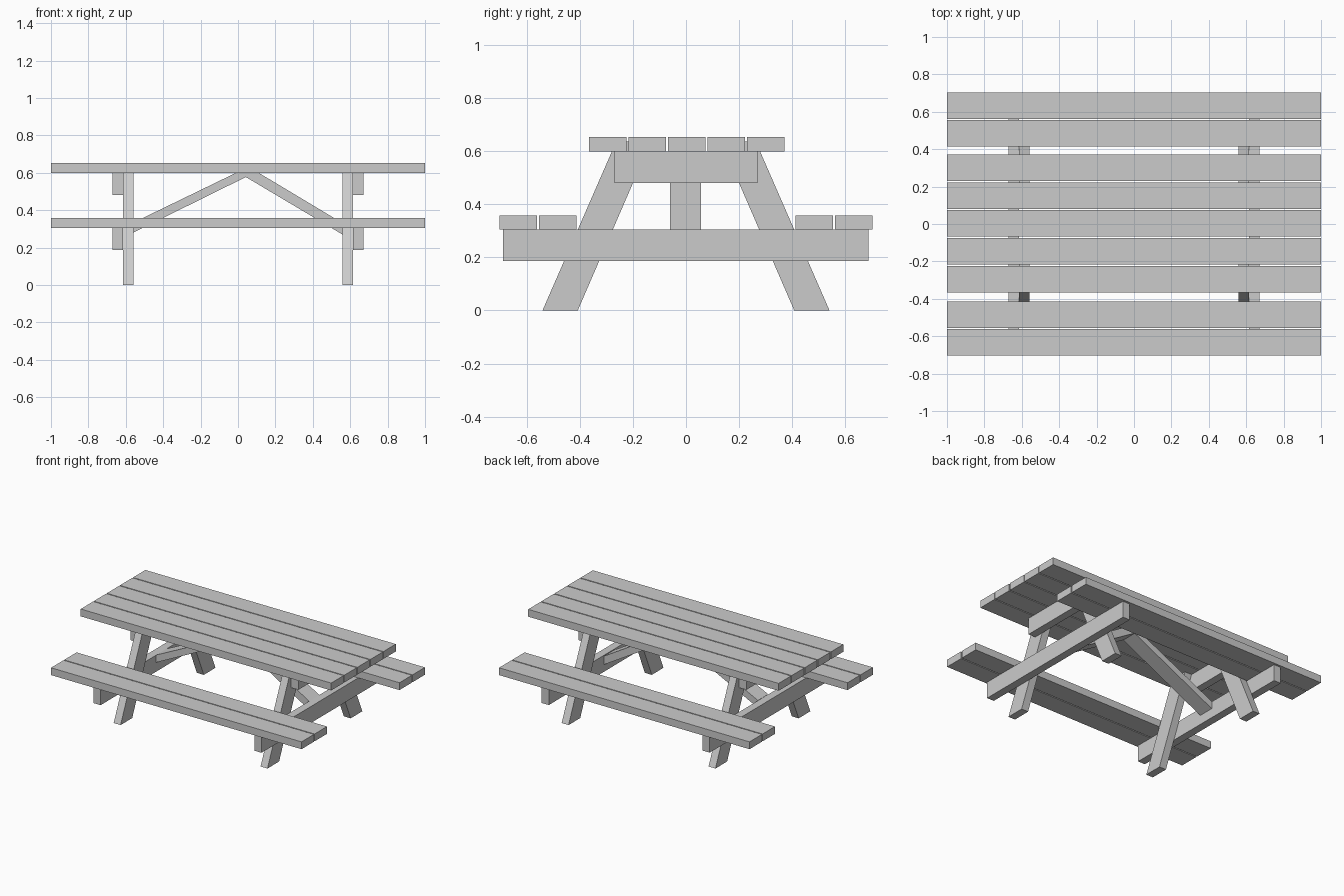
import bpy
import bmesh
from mathutils import Vector

if "Cube" in bpy.data.objects:
    bpy.data.objects.remove(bpy.data.objects["Cube"])


def prism(name, profile, place, lo, hi):
    """Extrude a 2D profile between lo and hi; place maps (a, b, depth) to xyz."""
    bm = bmesh.new()
    face = bm.faces.new([bm.verts.new(place(a, b, lo)) for a, b in profile])
    ext = bmesh.ops.extrude_face_region(bm, geom=[face])
    verts = [v for v in ext["geom"] if isinstance(v, bmesh.types.BMVert)]
    shift = Vector(place(0, 0, hi)) - Vector(place(0, 0, lo))
    bmesh.ops.translate(bm, verts=verts, vec=shift)
    bmesh.ops.recalc_face_normals(bm, faces=bm.faces)
    mesh = bpy.data.meshes.new(name)
    bm.to_mesh(mesh)
    bm.free()
    obj = bpy.data.objects.new(name, mesh)
    bpy.context.collection.objects.link(obj)
    return obj


def along_x(a, b, d):
    return (d, a, b)


def along_y(a, b, d):
    return (a, d, b)


def board(name, x, y, z):
    """Box given by its (min, max) range on each axis."""
    profile = [(y[0], z[0]), (y[1], z[0]), (y[1], z[1]), (y[0], z[1])]
    return prism(name, profile, along_x, x[0], x[1])


PLANK = 0.1415
PITCH = 0.149

# Table top planks
for i in range(5):
    y = (i - 2) * PITCH + 0.003
    board("top_plank", (-1, 1), (y - PLANK / 2, y + PLANK / 2), (0.60, 0.653))

# Bench planks
for side in (-1, 1):
    for i in range(2):
        y = side * (0.484 + i * PITCH)
        board("bench_plank", (-1, 1), (y - PLANK / 2, y + PLANK / 2), (0.305, 0.358))

for end in (-1, 1):
    # Cross beams on the outside of the legs
    xs = sorted((end * 0.614, end * 0.671))
    board("top_beam", xs, (-0.27, 0.27), (0.48, 0.60))
    board("bench_beam", xs, (-0.69, 0.688), (0.186, 0.305))
    # Splayed legs, tops let into the table planks
    xs = sorted((end * 0.559, end * 0.614))
    for side in (-1, 1):
        leg = [(0.541, 0), (0.408, 0), (0.132, 0.637), (0.263, 0.637)]
        prism("leg", [(side * y, z) for y, z in leg], along_x, *xs)

# Diagonal braces meeting under the table top
left = [(-0.614, 0.307), (-0.614, 0.253), (0.042, 0.577), (0.042, 0.60), (-0.01, 0.60)]
right = [(0.614, 0.298), (0.614, 0.237), (0.042, 0.577), (0.042, 0.60), (0.11, 0.60)]
prism("left_brace", left, along_y, -0.06, 0.057)
prism("right_brace", right, along_y, -0.06, 0.057)
